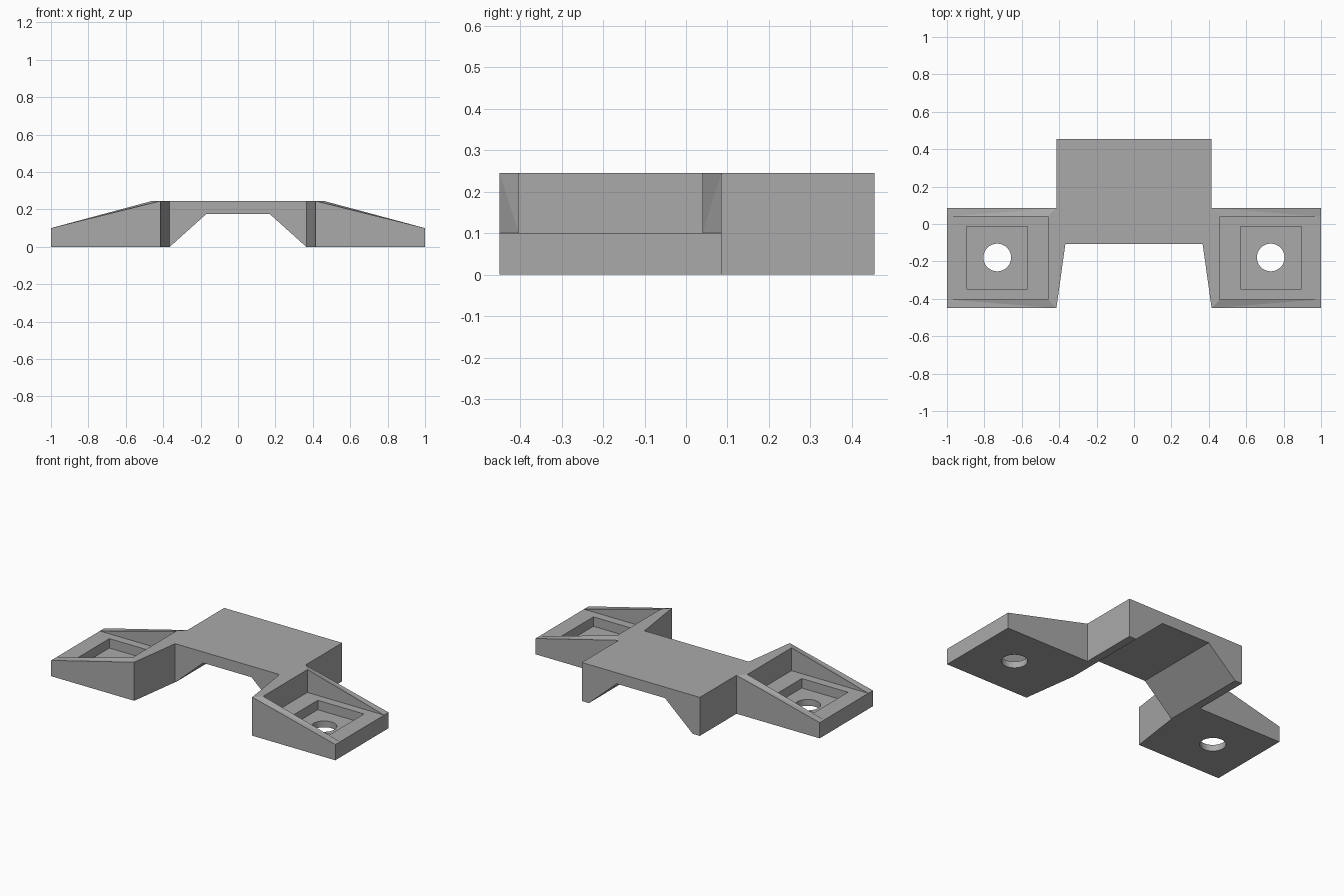
import bpy, bmesh
from mathutils import Matrix

if "Cube" in bpy.data.objects:
    bpy.data.objects.remove(bpy.data.objects["Cube"], do_unlink=True)

grey = bpy.data.materials.new("plain_grey")
grey.use_nodes = True
grey.diffuse_color = (0.4, 0.4, 0.4, 1)
grey.node_tree.nodes["Principled BSDF"].inputs["Base Color"].default_value = (0.4, 0.4, 0.4, 1)

TOP, LIP, RECESS = 0.245, 0.10, 0.04


def make_object(name, bm):
    bmesh.ops.recalc_face_normals(bm, faces=bm.faces)
    mesh = bpy.data.meshes.new(name)
    bm.to_mesh(mesh)
    bm.free()
    mesh.materials.append(grey)
    obj = bpy.data.objects.new(name, mesh)
    bpy.context.collection.objects.link(obj)
    return obj


def apply_modifier(obj, mod):
    bpy.context.view_layer.objects.active = obj
    bpy.ops.object.modifier_apply(modifier=mod.name)


def combine(obj, other, operation):
    mod = obj.modifiers.new("combine", 'BOOLEAN')
    mod.operation, mod.solver, mod.object = operation, 'EXACT', other
    apply_modifier(obj, mod)
    bpy.data.objects.remove(other, do_unlink=True)


# Bridge: channelled profile extruded front to back
def make_bridge():
    half = [(0.17, 0.175), (0.365, 0), (0.415, 0), (0.415, TOP)]
    profile = half + [(-x, z) for x, z in reversed(half)]
    bm = bmesh.new()
    face = bm.faces.new([bm.verts.new((x, -0.107, z)) for x, z in profile])
    swept = bmesh.ops.extrude_face_region(bm, geom=[face])["geom"]
    bmesh.ops.translate(bm, vec=(0, 0.561, 0),
                        verts=[v for v in swept if isinstance(v, bmesh.types.BMVert)])
    return make_object("mounting_bracket", bm)


# Wing: tapered block with a pocket that opens toward the outer end
def make_wing():
    plan = [(0.415, 0.085), (0.415, -0.107), (0.367, -0.107),
            (0.415, -0.45), (1, -0.45), (1, 0.085)]
    bm = bmesh.new()
    add = bm.verts.new
    low = [add((x, y, 0)) for x, y in plan]
    high = [add((x, y, LIP if x == 1 else TOP)) for x, y in plan]
    back, front = 0.04, -0.403
    a, b = add((0.46, back, TOP)), add((0.46, front, TOP))
    a2, b2 = add((0.46, back, LIP)), add((0.46, front, LIP))
    c, d = add((1, front, LIP)), add((1, back, LIP))
    faces = [low]
    for i in (0, 1, 2, 3, 5):
        j = (i + 1) % 6
        if i != 5:
            faces.append([low[i], low[j], high[j], high[i]])
    faces += [[low[5], low[0], high[0], high[5]],
              [low[4], low[5], high[5], d, c, high[4]],
              high[:4] + [b, a],                          # flat rim
              [high[3], c, b], [high[3], high[4], c],     # front sloping rim
              [high[0], a, d], [high[0], d, high[5]],     # back sloping rim
              [a, b, b2, a2], [b, c, b2], [a, a2, d],     # pocket walls
              [a2, b2, c, d]]                             # pocket floor
    for f in faces:
        bm.faces.new(f)
    wing = make_object("wing", bm)

    # Square recess in the pocket floor
    bm = bmesh.new()
    bmesh.ops.create_cube(bm, size=1, matrix=Matrix.Translation((0.733, -0.181, RECESS + 0.1))
                          @ Matrix.Diagonal((0.325, 0.335, 0.2, 1)))
    combine(wing, make_object("recess_cutter", bm), 'DIFFERENCE')

    # Screw hole
    bm = bmesh.new()
    bmesh.ops.create_cone(bm, cap_ends=True, segments=48, radius1=0.074, radius2=0.074,
                          depth=0.6, matrix=Matrix.Translation((0.731, -0.179, 0)))
    combine(wing, make_object("hole_cutter", bm), 'DIFFERENCE')
    return wing


bracket = make_bridge()
wings = make_wing()
apply_modifier(wings, wings.modifiers.new("mirror", 'MIRROR'))
combine(bracket, wings, 'UNION')

# Smooth hole walls, crisp edges elsewhere
bpy.ops.object.select_all(action='DESELECT')
bracket.select_set(True)
bpy.context.view_layer.objects.active = bracket
bpy.ops.object.shade_smooth_by_angle(angle=0.14)
